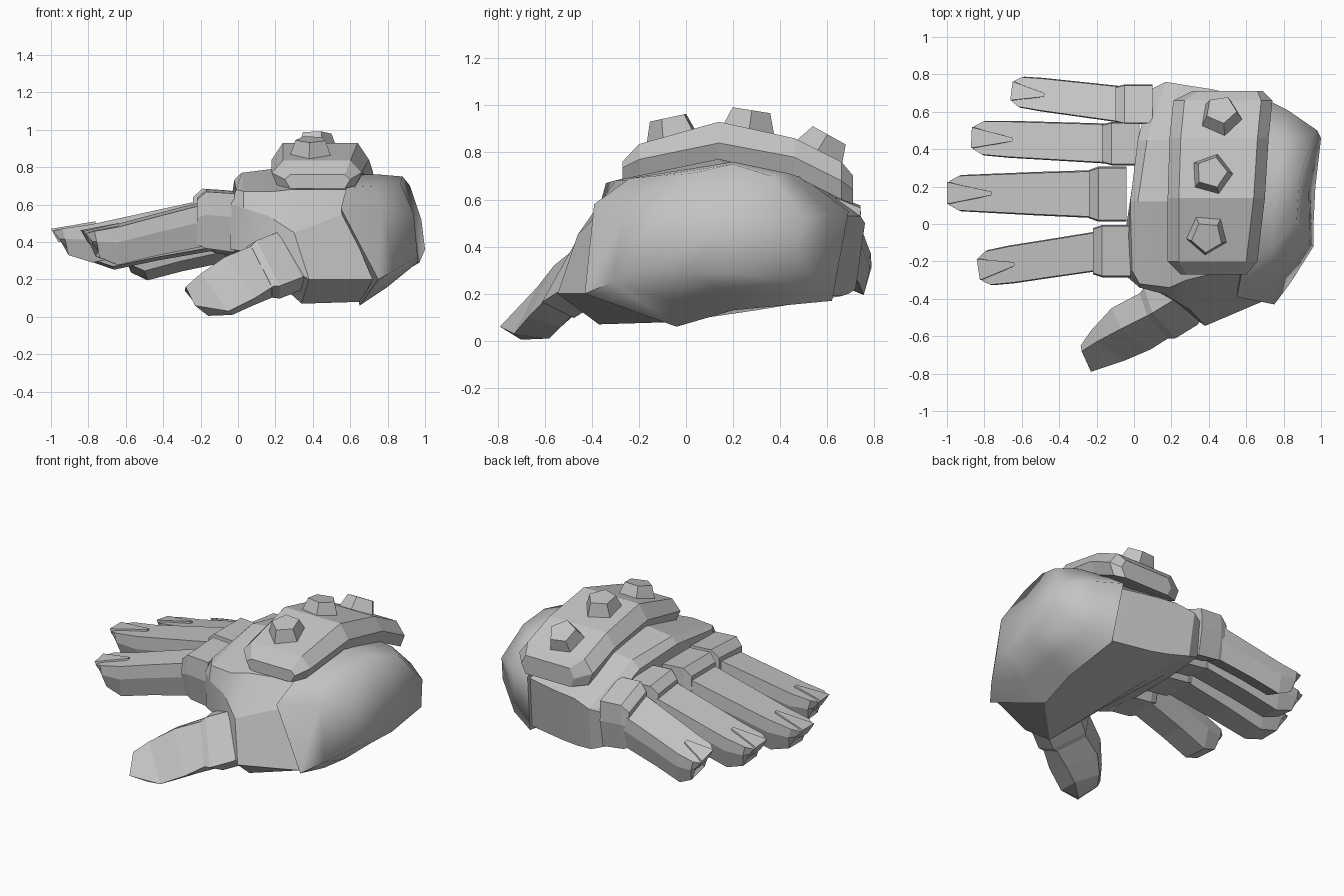
import bpy, bmesh, math
from mathutils import Vector, Matrix

grey = bpy.data.materials.new("glove_grey")
grey.diffuse_color = (0.55, 0.55, 0.55, 1)


def finish(name, bm, smooth=None):
    bmesh.ops.recalc_face_normals(bm, faces=bm.faces)
    me = bpy.data.meshes.new(name)
    bm.to_mesh(me)
    bm.free()
    me.materials.append(grey)
    ob = bpy.data.objects.new(name, me)
    bpy.context.collection.objects.link(ob)
    if smooth:
        bpy.ops.object.select_all(action='DESELECT')
        ob.select_set(True)
        bpy.context.view_layer.objects.active = ob
        bpy.ops.object.shade_smooth_by_angle(angle=math.radians(smooth))
    return ob


def loft(name, rings, smooth=None, hub=None):
    """Skin closed rings of points and cap both ends; a hub turns the last cap into a fan."""
    bm = bmesh.new()
    vs = [[bm.verts.new(p) for p in r] for r in rings]
    n = len(vs[0])
    for a, b in zip(vs, vs[1:]):
        for i in range(n):
            j = (i + 1) % n
            bm.faces.new((a[i], a[j], b[j], b[i]))
    bm.faces.new(vs[0])
    if hub:
        c = bm.verts.new(hub)
        for i in range(n):
            bm.faces.new((vs[-1][i], vs[-1][(i + 1) % n], c))
    else:
        bm.faces.new(vs[-1][::-1])
    return finish(name, bm, smooth)


# Cross-section of a finger: (lateral factor, height factor)
SECTION = [(-.95, 1), (.95, 1), (1, .6), (.7, 0), (-.7, 0), (-1, .6)]


def limb(name, origin, angle, stations, roll=0.0):
    """Stations: distance, half width, top z, bottom z, setback of the underside."""
    a = math.radians(angle)
    d, l = Vector((math.cos(a), math.sin(a))), Vector((-math.sin(a), math.cos(a)))
    rings = []
    for t, w, zt, zb, back in stations:
        ring = []
        for u, v in SECTION:
            p = Vector(origin) + d * (t - back * (1 - v)) + l * (u * w)
            ring.append((p.x, p.y, zb + (zt - zb) * v - roll * u * w))
        rings.append(ring)
    return loft(name, rings)


# Palm: knuckle band first, then the thumb mound back to the wrist
palm = [
    [(-.04, -.27, .36), (-.04, -.28, .60), (-.01, -.25, .68), (-.02, .12, .73), (.02, .45, .68),
     (.09, .72, .48), (.10, .70, .25), (.02, .40, .30), (-.04, 0, .35)],
    [(.03, -.30, .35), (.03, -.34, .58), (.03, -.32, .67), (.02, .12, .77), (.07, .45, .73),
     (.17, .76, .50), (.18, .72, .22), (.08, .40, .28), (.04, 0, .33)],
    [(.12, -.36, .35), (.16, -.375, .54), (.19, -.34, .67), (.18, .12, .79), (.22, .45, .74),
     (.29, .74, .53), (.30, .69, .20), (.20, .36, .21), (.14, -.10, .25)],
    [(.38, -.545, .20), (.30, -.46, .45), (.28, -.30, .68), (.32, .12, .78), (.36, .45, .72),
     (.42, .72, .53), (.42, .66, .19), (.36, .30, .13), (.34, -.37, .07)],
    [(.72, -.40, .20), (.57, -.36, .55), (.60, -.22, .68), (.65, .20, .74), (.67, .50, .66),
     (.67, .66, .53), (.70, .60, .19), (.68, .20, .14), (.66, -.04, .08)],
]
loft("palm", palm, 20)

# Cuff: overlaps the palm and closes in a rounded, slightly dented wrist end
cuff = [
    [(.75, -.43, .20), (.55, -.39, .58), (.58, -.24, .69), (.63, .20, .76), (.65, .50, .69),
     (.66, .69, .55), (.69, .62, .17), (.67, .20, .13), (.65, -.04, .06)],
    [(.84, -.31, .25), (.77, -.26, .58), (.74, -.13, .70), (.76, .20, .76), (.80, .44, .71),
     (.82, .61, .54), (.84, .57, .23), (.82, .20, .20), (.80, -.04, .16)],
    [(.96, -.12, .32), (.94, -.10, .55), (.87, .02, .71), (.88, .20, .75), (.92, .36, .70),
     (.98, .50, .52), (1.0, .46, .36), (.97, .20, .29), (.96, 0, .29)],
]
loft("cuff", cuff, 75, hub=(.935, .18, .50))

# Fingers: start, angle, length, half width at root and tip, drop, base half width, roll
fingers = {
    "index": ((-.19, -.145), 188.7, .65, .106, .100, .00, .140, .05),
    "middle": ((-.21, .16), 179.6, .79, .130, .102, .01, .147, 0),
    "ring": ((-.14, .430), 177.5, .73, .108, .097, -.02, .116, -.12),
    "little": ((-.07, .640), 173, .59, .098, .088, -.06, .106, -.40),
}
for name, (org, ang, L, w0, w1, dz, wb, roll) in fingers.items():
    limb(name + "_finger", org, ang, [
        (-.05, w0, .62 + dz, .39 + dz, 0),
        (L * .40, (w0 + w1) / 2, .54 + dz, .33 + dz, 0),
        (L * .72, w1 * 1.02, .485 + dz, .28 + dz, 0),
        (L * .92, w1 * .95, .462 + dz, .32 + dz, .03),
        (L * .985, w1 * .66, .448 + dz, .345 + dz, .08)], roll)
    limb(name + "_nail", org, ang, [
        (L * .70, .010, .500 + dz, .44 + dz, 0),
        (L, w1 * .60, .460 + dz, .39 + dz, .04)], roll)
    # Knuckle block where the finger meets the palm
    limb(name + "_knuckle", org, 180, [
        (-.17, wb, .665 + dz, .35 + dz, 0),
        (-.02, wb, .675 + dz, .37 + dz, 0),
        (.03, wb * .88, .63 + dz, .39 + dz, 0)], roll)

# Thumb: ridge, front, bottom, back and upper back points of each ring
thumb = [
    [(.09, -.48, .385), (.20, -.60, .17), (.20, -.48, .11), (.08, -.36, .20), (.05, -.36, .36)],
    [(-.07, -.56, .32), (.09, -.67, .10), (.08, -.53, .06), (-.08, -.43, .15), (-.12, -.45, .28)],
    [(-.20, -.63, .23), (-.05, -.73, .03), (-.03, -.58, .01), (-.17, -.52, .09), (-.23, -.57, .20)],
    [(-.28, -.68, .16), (-.23, -.79, .06), (-.16, -.70, .005), (-.22, -.60, .06), (-.285, -.65, .14)],
]
loft("thumb", thumb)

# Thumb base: a thicker band around the root of the thumb
root = [Vector(p) for p in thumb[0]]
mid = sum(root, Vector()) / len(root)
axis = Vector((.13, .08, .05))
loft("thumb_base", [[mid + (p - mid) * s + axis * t for p in root]
                    for s, t in ((1.0, -.15), (1.13, .1), (1.13, 1.0), (.9, 1.6))])

# Armour plate arched over the back of the hand
# Stations: y, left x, right x, underside z, shoulder z, top z, top inset
plate = [(-.27, .25, .60, .685, .735, .76, .03), (-.20, .18, .66, .70, .77, .835, .06),
         (.14, .18, .70, .77, .84, .93, .06), (.46, .19, .72, .70, .78, .86, .06),
         (.66, .21, .74, .60, .68, .76, .06), (.71, .31, .69, .58, .64, .70, .03)]
loft("back_plate", [[(a + .03, y, zb), (a, y, zs), (a + i, y, zt), (b - i, y, zt), (b, y, zs), (b - .03, y, zb)]
                    for y, a, b, zb, zs, zt, i in plate])

# Five-sided studs along the plate: centre, tilt towards the back, turn
for k, (c, tilt, turn) in enumerate([((.39, -.055, .875), 12, 175), ((.415, .265, .905), -9, 200),
                                     ((.465, .575, .805), -29, 190)]):
    bm = bmesh.new()
    bmesh.ops.create_cone(bm, cap_ends=True, segments=5, radius1=.14, radius2=.085, depth=.15,
                          matrix=Matrix.Translation(c) @ Matrix.Rotation(math.radians(tilt), 4, 'X')
                          @ Matrix.Rotation(math.radians(turn), 4, 'Z'))
    finish("stud_%d" % (k + 1), bm)
